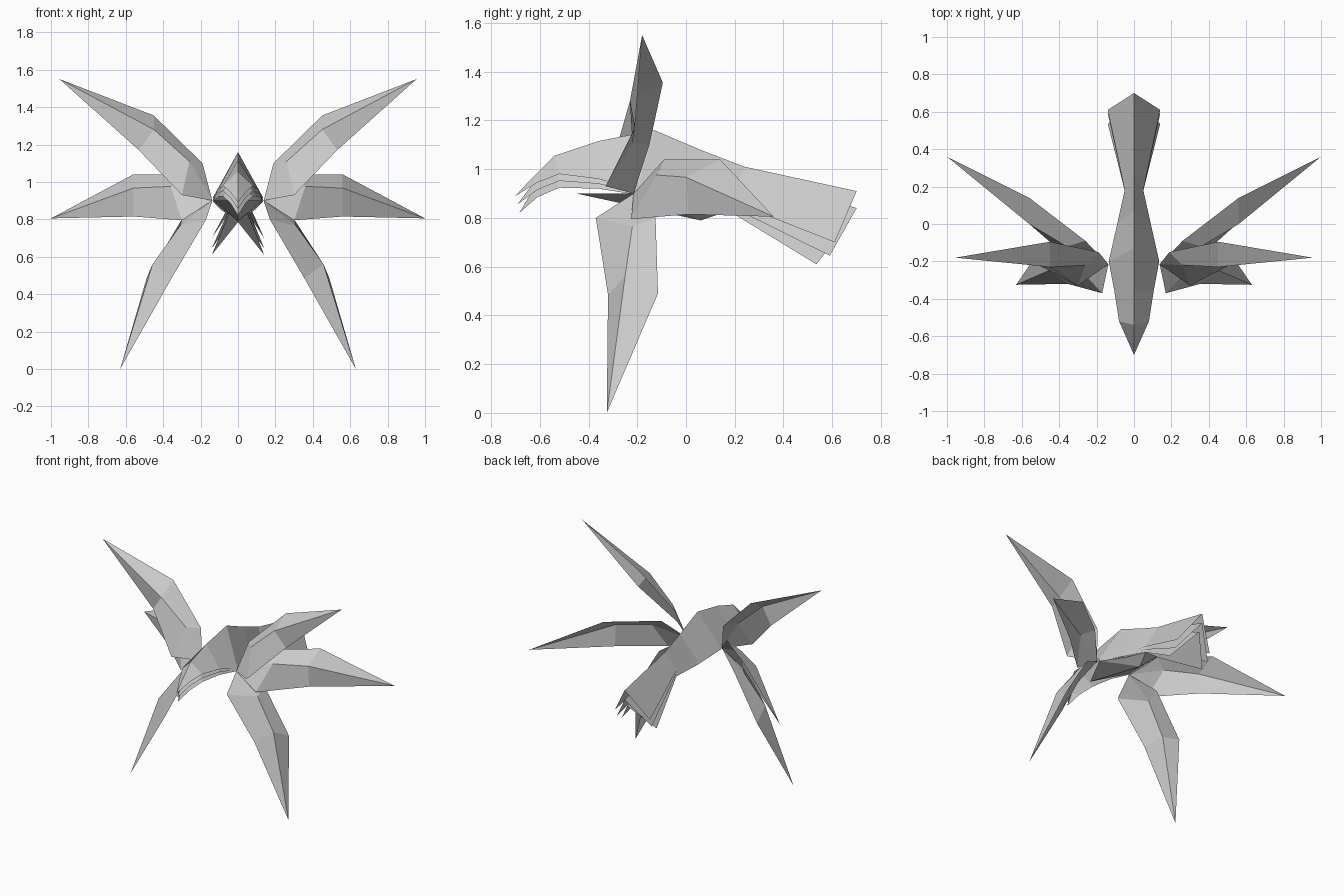
import bpy


def make(name, verts, faces):
    me = bpy.data.meshes.new(name)
    me.from_pydata(verts, [], faces)
    me.update()
    ob = bpy.data.objects.new(name, me)
    bpy.context.collection.objects.link(ob)
    return ob


# Body: three nested folded sheets, each a ridge line with an edge line per side
# station: ridge y, ridge z, edge x, edge y, edge z
stations = [
    (-0.64, 0.955, 0.04, -0.61, 0.945),
    (-0.54, 1.055, 0.08, -0.52, 0.98),
    (-0.36, 1.115, 0.105, -0.36, 0.96),
    (-0.13, 1.16, 0.135, -0.20, 0.915),
    (0.07, 1.075, 0.09, 0.0, 0.88),
    (0.24, 1.01, 0.05, 0.18, 0.87),
]
tails = [(0.70, 0.91, 0.14, 0.61, 0.70),
         (0.70, 0.84, 0.14, 0.59, 0.645),
         (0.67, 0.785, 0.14, 0.535, 0.61)]
drops = [0.03, 0.028, 0.02, 0.01, 0.015, 0.022]


def body_sheet(name, layer):
    rows = [(ry, rz - d * layer, ex, ey, ez - d * layer)
            for (ry, rz, ex, ey, ez), d in zip(stations, drops)] + [tails[layer]]
    verts = [(0, -0.70 + 0.008 * layer, 0.89 - 0.035 * layer)]
    for ry, rz, ex, ey, ez in rows:
        verts += [(-ex, ey, ez), (0, ry, rz), (ex, ey, ez)]
    faces = [(0, 2, 1), (0, 3, 2)]
    for i in range(len(rows) - 1):
        a = 1 + 3 * i
        faces += [(a, a + 1, a + 4, a + 3), (a + 1, a + 2, a + 5, a + 4)]
    return make(name, verts, faces)


for i, label in enumerate(("outer", "middle", "inner")):
    body_sheet("body_sheet_" + label, i)

# Belly: shallow keel between the wing roots
make("belly", [(0, -0.45, 0.90), (-0.13, -0.20, 0.90), (0.13, -0.20, 0.90),
               (0, 0.06, 0.79), (-0.05, 0.18, 0.83), (0.05, 0.18, 0.83)],
     [(0, 1, 3), (0, 3, 2), (1, 4, 3), (2, 3, 5), (3, 4, 5)])

# Wings: folded blades fanning out from one root point on each side
root = (0.137, -0.215, 0.90)
# rear edge, fold and front edge near the root, then the same further out, then the tip
wings = {
    "upper_wing": [(0.19, -0.15, 1.10), (0.26, -0.22, 1.11), (0.30, -0.33, 0.93),
                   (0.45, -0.095, 1.355), (0.45, -0.23, 1.28), (0.53, -0.21, 1.17),
                   (0.955, -0.18, 1.55)],
    "middle_wing": [(0.26, -0.09, 1.04), (0.36, -0.12, 0.976), (0.30, -0.225, 0.795),
                    (0.56, 0.14, 1.04), (0.56, 0.0, 0.967), (0.56, 0.01, 0.815),
                    (1.0, 0.36, 0.805)],
    "lower_wing": [(0.30, -0.125, 0.80), (0.31, -0.22, 0.765), (0.17, -0.37, 0.80),
                   (0.487, -0.115, 0.49), (0.457, -0.25, 0.56), (0.355, -0.32, 0.485),
                   (0.63, -0.325, 0.0)],
}
wing_faces = [(0, 1, 2), (0, 2, 3), (1, 4, 5, 2), (2, 5, 6, 3), (4, 7, 5), (5, 7, 6)]

for name, pts in wings.items():
    for side, s in (("right", 1), ("left", -1)):
        verts = [(s * x, y, z) for x, y, z in [root] + pts]
        make(name + "_" + side, verts,
             wing_faces if s > 0 else [f[::-1] for f in wing_faces])
